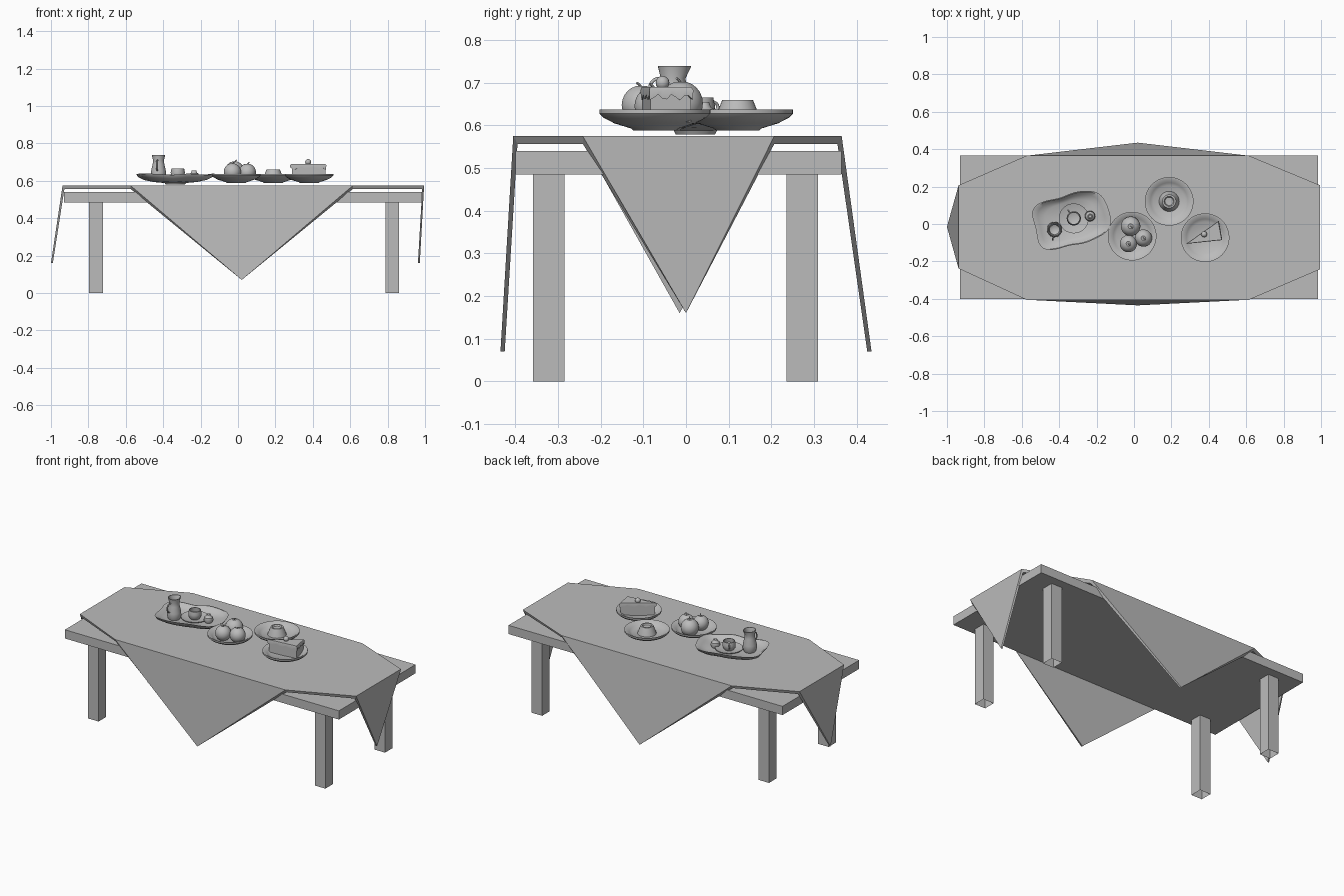
import bpy, bmesh, math
from mathutils import Vector, Matrix

cube = bpy.data.objects.get("Cube")
if cube:
    bpy.data.objects.remove(cube, do_unlink=True)

grey = bpy.data.materials.new("plain_grey")
grey.use_nodes = True
GREY = (0.5, 0.5, 0.5, 1)
grey.diffuse_color = GREY
grey.node_tree.nodes["Principled BSDF"].inputs["Base Color"].default_value = GREY


def finish(name, bm, smooth=False):
    bmesh.ops.recalc_face_normals(bm, faces=bm.faces)
    mesh = bpy.data.meshes.new(name)
    bm.to_mesh(mesh)
    bm.free()
    mesh.materials.append(grey)
    ob = bpy.data.objects.new(name, mesh)
    bpy.context.collection.objects.link(ob)
    if smooth:
        bpy.ops.object.select_all(action='DESELECT')
        ob.select_set(True)
        bpy.context.view_layer.objects.active = ob
        bpy.ops.object.shade_smooth_by_angle(angle=math.radians(40))
    return ob


def box(name, lo, hi, open_bottom=False):
    bm = bmesh.new()
    lo, hi = Vector(lo), Vector(hi)
    bmesh.ops.create_cube(bm, size=1, matrix=Matrix.Translation((lo + hi) / 2)
                          @ Matrix.Diagonal((*(hi - lo), 1)))
    if open_bottom:
        low = [f for f in bm.faces if f.calc_center_median().z < lo.z + 0.001]
        bmesh.ops.delete(bm, geom=low, context='FACES_ONLY')
    return finish(name, bm)


def loft(name, rings):
    """Skin a stack of rings; a ring of one point closes the end."""
    bm = bmesh.new()
    rows = [[bm.verts.new(p) for p in ring] for ring in rings]
    for a, b in zip(rows, rows[1:]):
        n = max(len(a), len(b))
        for i in range(n):
            j = (i + 1) % n
            quad = [a[i % len(a)], a[j % len(a)], b[j % len(b)], b[i % len(b)]]
            bm.faces.new(list(dict.fromkeys(quad)))
    return finish(name, bm, True)


def lathe(name, at, profile, n=40, shape=lambda a, r, z: (r, z)):
    rings = []
    for r, z in profile:
        ring = []
        for i in range(n if r else 1):
            a = math.tau * i / n
            rr, zz = shape(a, r, z) if r else (0, z)
            ring.append((at[0] + rr * math.cos(a), at[1] + rr * math.sin(a), zz))
        rings.append(ring)
    return loft(name, rings)


def tube(name, points, radius):
    curve = bpy.data.curves.new(name, 'CURVE')
    curve.dimensions = '3D'
    curve.bevel_depth = radius
    curve.bevel_resolution = 2
    curve.use_fill_caps = True
    spline = curve.splines.new('NURBS')
    spline.points.add(len(points) - 1)
    for p, co in zip(spline.points, points):
        p.co = (*co, 1)
    spline.use_endpoint_u = True
    spline.order_u = 3
    curve.materials.append(grey)
    ob = bpy.data.objects.new(name, curve)
    bpy.context.collection.objects.link(ob)
    return ob


def handle(name, at, angle, r, z0, z1, reach):
    d = Vector((math.cos(angle), math.sin(angle), 0))
    base = Vector((*at, 0))
    spots = [(r, z1), (r + reach, z1), (r + reach, z0), (r, z0)]
    tube(name, [base + d * s + Vector((0, 0, z)) for s, z in spots], 0.004)


# Table
box("table_top", (-0.93, -0.4, 0.485), (0.985, 0.365, 0.54))
for side, x in (("right", -0.76), ("left", 0.825)):
    for end, y in (("front", -0.322), ("back", 0.273)):
        box(f"{end}_{side}_leg", (x - 0.037, y - 0.037, 0),
            (x + 0.037, y + 0.037, 0.486), True)

# Tablecloth: octagonal top with four hanging triangular flaps
outline = [(-0.575, -0.405), (0.615, -0.405), (0.995, -0.242), (0.995, 0.207),
           (0.615, 0.365), (-0.575, 0.365), (-0.938, 0.207), (-0.938, -0.238)]
tips = [(0.02, -0.435, 0.07), (0.972, 0.0, 0.16),
        (0.02, 0.435, 0.07), (-1.0, -0.015, 0.16)]
bm = bmesh.new()
top = [bm.verts.new((x, y, 0.575)) for x, y in outline]
hang = [bm.verts.new(t) for t in tips]
bm.faces.new(top)
for k in range(4):
    bm.faces.new((top[2 * k + 1], top[2 * k], hang[k]))
grown = bmesh.ops.extrude_face_region(bm, geom=bm.faces[:], use_keep_orig=True)
for v in [g for g in grown["geom"] if isinstance(g, bmesh.types.BMVert)]:
    end_flap = abs(v.co.x) > 0.9
    if end_flap:
        v.co.x -= math.copysign(0.01, v.co.x)
    else:
        v.co.y -= math.copysign(0.01, v.co.y)
    if v.co.z > 0.5:
        v.co.z -= 0.018
finish("tablecloth", bm)

# Three round plates
plate = [(0, 0.588), (0.05, 0.588), (0.056, 0.593), (0.095, 0.605), (0.12, 0.618),
         (0.13, 0.628), (0.13, 0.637), (0.123, 0.637), (0.1, 0.622), (0.085, 0.612),
         (0, 0.61)]
fruit_at, flan_at, cake_at = (-0.01, -0.065), (0.188, 0.121), (0.38, -0.073)
for name, at in (("fruit_plate", fruit_at), ("pudding_plate", flan_at),
                 ("cake_plate", cake_at)):
    lathe(name, at, plate, 48)

# Pudding with a dimpled top
lathe("pudding", flan_at, [(0, 0.608), (0.055, 0.608), (0.05, 0.625), (0.036, 0.66),
                           (0.027, 0.66), (0.022, 0.652), (0, 0.65)], 32)

# Fruit: lobed spheres with a dimple and a stem
for i, (x, y, r, z) in enumerate([(-0.018, -0.012, 0.052, 0.652),
                                  (-0.03, -0.105, 0.046, 0.648),
                                  (0.05, -0.075, 0.046, 0.646)]):
    prof = [(0, z - r)]
    prof += [(r * math.sin(t), z - r * math.cos(t))
             for t in (math.pi * k / 12 for k in range(1, 12))]
    prof.append((0, z + r * 0.86))
    lathe(f"fruit_{i + 1}", (x, y), prof, 30)
    tube(f"fruit_stem_{i + 1}", [(x, y, z + r * 0.8), (x, y, z + r * 1.02),
                                 (x + 0.01, y - 0.01, z + r * 1.12)], 0.003)

# Wedge of cake with dripping icing and a cherry
wedge = [Vector((0.282, -0.105)), Vector((0.47, -0.085)), Vector((0.452, 0.015))]
centre = sum(wedge, Vector((0, 0))) / 3


def wedge_ring(grow, z, drip=0):
    ring = []
    for a, b in zip(wedge, wedge[1:] + wedge[:1]):
        for k in range(10):
            p = centre + (a.lerp(b, k / 10) - centre) * grow
            ring.append((p.x, p.y, z + drip * math.sin(k * 1.9 + a.x * 9)))
    return ring


mid = (centre.x, centre.y)
loft("cake_slice", [[(*mid, 0.608)], wedge_ring(0.95, 0.608),
                    wedge_ring(0.95, 0.68), [(*mid, 0.68)]])
loft("cake_icing", [wedge_ring(0.94, 0.668, 0.007), wedge_ring(1.02, 0.666, 0.007),
                    wedge_ring(1.03, 0.683), wedge_ring(0.97, 0.69), [(*mid, 0.69)]])
bm = bmesh.new()
bmesh.ops.create_uvsphere(bm, u_segments=16, v_segments=10, radius=0.016,
                          matrix=Matrix.Translation((0.375, -0.055, 0.7)))
finish("cherry", bm, True)

# Wavy-edged serving tray
TILT = math.radians(15)


def tray_shape(a, r, z):
    c, s = abs(math.cos(a - TILT)), abs(math.sin(a - TILT))
    block = ((c / 1.05) ** 4 + (s / 0.7) ** 4) ** -0.25
    out = max(0, r - 0.07) / 0.12
    wave = math.sin(5 * a + 0.6)
    return r * (1 + (block - 1) * min(1, out + 0.3)) * (1 + 0.03 * wave * out), z + 0.003 * wave * out


lathe("serving_tray", (-0.335, 0.022),
      [(0, 0.579), (0.05, 0.579), (0.055, 0.588), (0.11, 0.594), (0.155, 0.605),
       (0.185, 0.622), (0.192, 0.635), (0.185, 0.635), (0.165, 0.619), (0.13, 0.606),
       (0, 0.604)], 72, tray_shape)

# Jug with a pouring lip
jug_at = (-0.425, -0.03)


def lip(a, r, z):
    w = max(0, math.cos(a - math.radians(70))) ** 6 * max(0, (z - 0.71) / 0.03)
    return r + 0.008 * w, z


lathe("jug", jug_at, [(0, 0.604), (0.033, 0.604), (0.041, 0.625), (0.04, 0.65),
                      (0.031, 0.69), (0.029, 0.71), (0.036, 0.739), (0.032, 0.739),
                      (0.025, 0.71), (0.03, 0.67), (0, 0.65)], 32, lip)
handle("jug_handle", jug_at, math.radians(-100), 0.03, 0.655, 0.71, 0.026)

# Cup on a saucer
cup_at = (-0.322, 0.03)
lathe("saucer", cup_at, [(0, 0.604), (0.04, 0.604), (0.08, 0.618), (0.08, 0.622),
                         (0.045, 0.612), (0, 0.611)])
lathe("cup", cup_at, [(0, 0.611), (0.026, 0.611), (0.036, 0.625), (0.038, 0.645),
                      (0.034, 0.665), (0.03, 0.665), (0.032, 0.64), (0, 0.63)], 32)
handle("cup_handle", cup_at, math.radians(125), 0.034, 0.632, 0.655, 0.02)

# Small sugar pot
lathe("sugar_pot", (-0.235, 0.042), [(0, 0.604), (0.02, 0.604), (0.028, 0.622),
                                     (0.024, 0.638), (0.016, 0.643), (0.012, 0.655),
                                     (0.008, 0.655), (0, 0.645)], 24)
